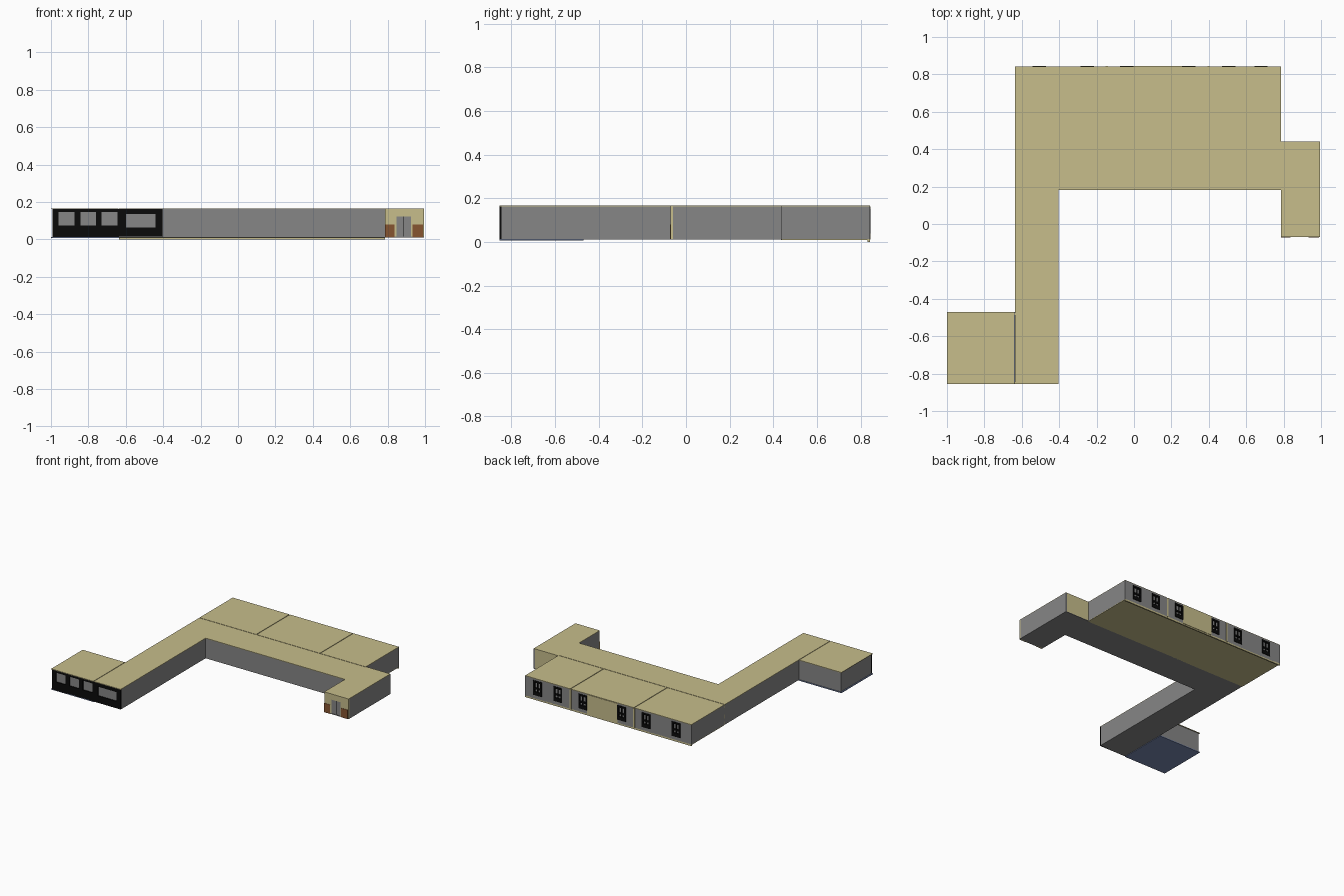
import bpy, bmesh

if "Cube" in bpy.data.objects:
    bpy.data.objects.remove(bpy.data.objects["Cube"])

def mat(name, r, g, b):
    m = bpy.data.materials.new(name)
    m.diffuse_color = (r, g, b, 1)
    m.use_nodes = True
    m.node_tree.nodes["Principled BSDF"].inputs["Base Color"].default_value = m.diffuse_color
    return m

KHAKI = mat("khaki", 0.57, 0.51, 0.26)
GREY = mat("wall grey", 0.24, 0.24, 0.24)
BLACK = mat("frame black", 0.003, 0.003, 0.003)
BLUE = mat("floor blue", 0.19, 0.25, 0.44)
BROWN = mat("brick brown", 0.24, 0.09, 0.03)

Z0, ZW, ZT = 0.010, 0.162, 0.166    # floor underside, wall top, roof top
T = 0.010                           # wall thickness

def boxes(name, spans, m):
    """One object made of several boxes (x0, x1, y0, y1, z0, z1)."""
    bm = bmesh.new()
    for x0, x1, y0, y1, z0, z1 in spans:
        vs = bmesh.ops.create_cube(bm, size=1)["verts"]
        for v in vs:
            v.co = ((x0 + x1) / 2 + v.co.x * (x1 - x0),
                    (y0 + y1) / 2 + v.co.y * (y1 - y0),
                    (z0 + z1) / 2 + v.co.z * (z1 - z0))
    me = bpy.data.meshes.new(name)
    bm.to_mesh(me)
    bm.free()
    me.materials.append(m)
    ob = bpy.data.objects.new(name, me)
    bpy.context.collection.objects.link(ob)
    return ob

def box(name, *span, m):
    return boxes(name, [span], m)

def wall_with_openings(name, x0, x1, y0, y1, z0, z1, openings, m):
    """Wall along x with openings (xa, xb, za, zb), sorted by x."""
    spans, x = [], x0
    for xa, xb, za, zb in openings:
        spans.append((x, xa, y0, y1, z0, z1))
        if za > z0:
            spans.append((xa, xb, y0, y1, z0, za))
        spans.append((xa, xb, y0, y1, zb, z1))
        x = xb
    spans.append((x, x1, y0, y1, z0, z1))
    return boxes(name, spans, m)

# main plan lines
XL, XC, XI, XR, XE = -1.0, -0.635, -0.405, 0.787, 0.995
YF, YL, YV, YI, YM, YB = -0.855, -0.47, -0.07, 0.183, 0.432, 0.842
P1, P2 = -0.146, 0.398              # classroom partitions
G = 0.004

# corridor: floors, roofs and outer walls
corridor = [(XC, XI, YF, YM), (XI, XR, YI, YM), (XR, XE, YV, YM + 0.008)]
boxes("corridor_floor", [(*c, Z0, Z0 + 0.004) for c in corridor], GREY)
boxes("corridor_roof", [(*c, ZW, ZT) for c in corridor], KHAKI)
boxes("corridor_walls", [
    (XC, XC + T, YF + T, YM, Z0, ZW),
    (XI - T, XI, YF + T, YI, Z0, ZW),
    (XI - T, XR, YI, YI + T, Z0, ZW),
    (XR, XR + T, YV + T, YI + T, Z0, ZW),
    (XE - T, XE, YV + T, YM + 0.008, Z0, ZW)], GREY)
box("entrance_back_wall", XR, XE - T, YM - 0.002, YM + 0.008, Z0, ZW, m=KHAKI)

# classrooms: floors, roofs, partitions and walls
rooms = [(XC, P1 - G), (P1 + G, P2 - G), (P2 + G, XR)]
box("classroom_floor", XC, XR, YM + G, YB, Z0 - 0.002, Z0 + 0.003, m=KHAKI)
boxes("classroom_roof", [(a, b, YM + G, YB, ZW, ZT) for a, b in rooms], KHAKI)
boxes("classroom_partitions",
      [(p - 0.006, p + 0.006, YM, YB + 0.003, Z0, ZW) for p in (P1, P2)], KHAKI)
box("classroom_corridor_wall", XC, XR, YM - 0.004, YM + 0.006, Z0, ZW, m=KHAKI)
boxes("classroom_side_walls", [
    (XC, XC + T, YM, YB, Z0, ZW),
    (XR - T, XR, YM, YB, Z0, ZW)], GREY)
box("back_skirting", XC, XR, YB - T, YB, 0, Z0, m=KHAKI)

# back wall with tall windows, black frames and glazing bars
centres = (-0.506, -0.249, -0.040, 0.293, 0.506, 0.679)
W = 0.036
holes = [(c - W, c + W, 0.038, 0.150) for c in centres]
wall_with_openings("classroom_back_wall", XC, XR, YB - T, YB, Z0, ZW, holes, GREY)
box("back_middle_panel", centres[2] + W, centres[3] - W, YB, YB + 0.003, Z0, ZW, m=KHAKI)
bars, panes = [], []
for xa, xb, za, zb in holes:
    y0, y1 = YB - 0.006, YB + 0.004
    panes.append((xa, xb, YB - T, YB - 0.005, za, zb))
    for x, w in ((xa + 0.006, 0.012), ((xa + xb) / 2, 0.005), (xb - 0.006, 0.012)):
        bars.append((x - w / 2, x + w / 2, y0, y1, za, zb))
    bars += [(xa, xb, y0, y1, za, za + 0.028),
             (xa, xb, y0, y1, 0.085, 0.097),
             (xa, xb, y0, y1, zb - 0.014, zb)]
boxes("back_window_frames", bars, BLACK)
boxes("back_window_glass", panes, GREY)

# left room
box("left_room_floor", XL, XC, YF, YL, Z0 - 0.004, Z0 + 0.002, m=BLUE)
box("left_room_roof", XL, XC - G, YF, YL, ZW, ZT, m=KHAKI)
boxes("left_room_walls", [
    (XL + 0.008, XL + 0.018, YF + T, YL - 0.006, Z0, ZW),
    (XL + 0.008, XC, YL - 0.016, YL - 0.006, Z0, ZW)], GREY)

# black shop-style front wall with four windows
front = [(-0.96, -0.875, 0.075, 0.147), (-0.842, -0.76, 0.075, 0.147),
         (-0.73, -0.645, 0.075, 0.147), (-0.598, -0.44, 0.064, 0.135)]
wall_with_openings("black_front_wall", XL + 0.008, XI, YF, YF + T, Z0, ZW, front, BLACK)
boxes("front_window_glass",
      [(a, b, YF + 0.007, YF + T, c, d) for a, b, c, d in front], GREY)

# entrance front: wall, double door, brick bases
door = (0.848, 0.924, Z0, 0.122)
wall_with_openings("entrance_front_wall", XR, XE, YV, YV + T, Z0, ZW, [door], KHAKI)
boxes("entrance_doors", [
    (0.848, 0.885, YV + 0.004, YV + 0.008, Z0 + 0.004, 0.122),
    (0.887, 0.924, YV + 0.004, YV + 0.008, Z0 + 0.004, 0.122)], GREY)
box("door_gap", 0.884, 0.888, YV + 0.005, YV + 0.007, Z0, 0.122, m=BLACK)
boxes("brick_bases", [
    (XR, 0.838, YV - 0.003, YV, Z0, 0.080),
    (0.932, 0.988, YV - 0.003, YV, Z0, 0.080)], BROWN)
